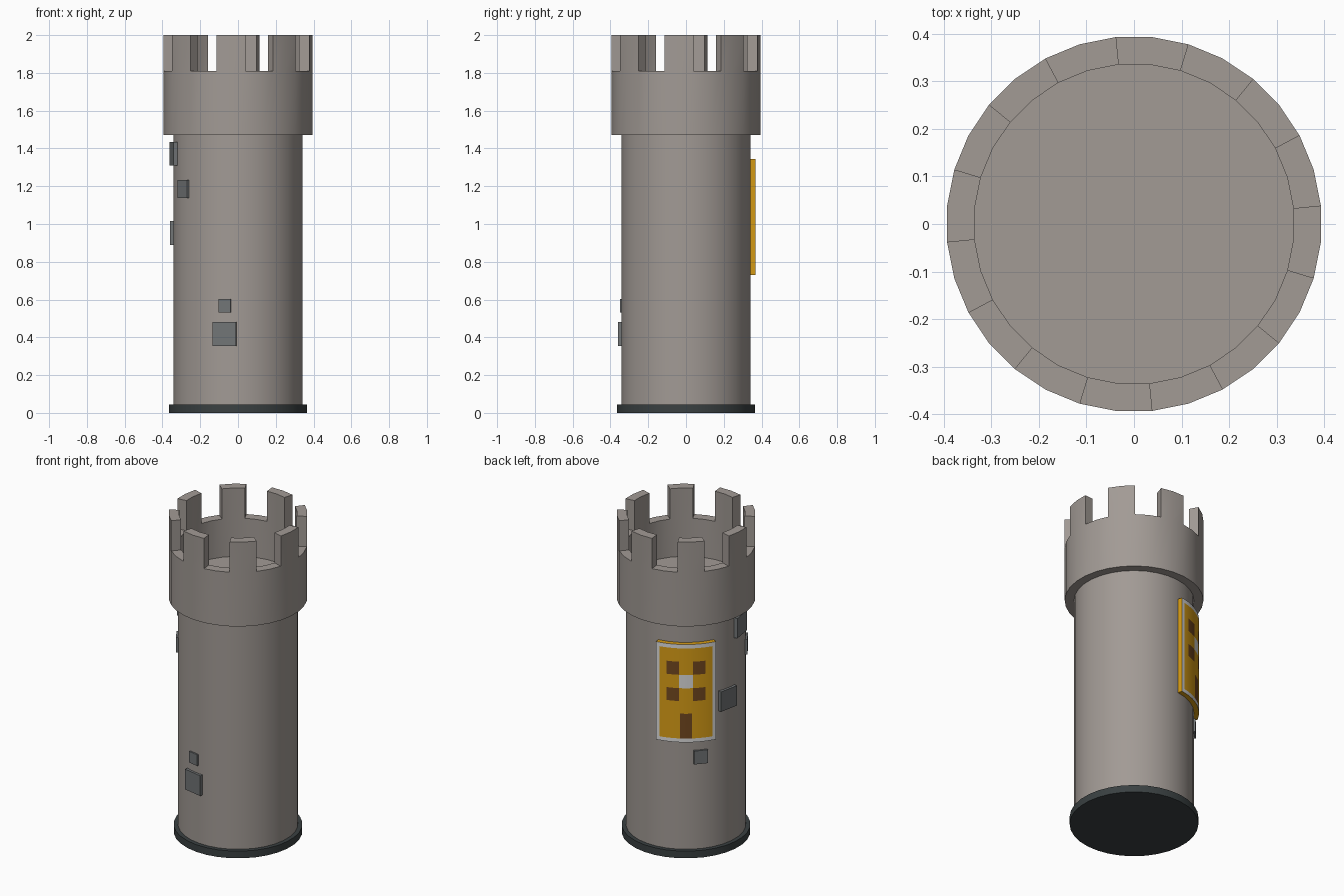
import bpy, bmesh, math
from mathutils import Matrix

if "Cube" in bpy.data.objects:
    bpy.data.objects.remove(bpy.data.objects["Cube"])

SIDES = 32
STEP = math.tau / SIDES


def material(name, rgb):
    m = bpy.data.materials.new(name)
    m.diffuse_color = (*rgb, 1)
    m.use_nodes = True
    m.node_tree.nodes["Principled BSDF"].inputs["Base Color"].default_value = m.diffuse_color
    return m


STONE = material("warm_grey_stone", (0.36, 0.325, 0.30))
DARK = material("dark_slate", (0.042, 0.052, 0.054))
BRICK = material("grey_brick", (0.165, 0.175, 0.18))
GOLD = material("gold", (0.69, 0.34, 0.008))
WHITE = material("white", (0.72, 0.72, 0.72))
BROWN = material("brown", (0.17, 0.065, 0.014))


def polar(r, a, z):
    return (r * math.cos(a), r * math.sin(a), z)


def finish(bm, name, mats, smooth=True):
    bmesh.ops.recalc_face_normals(bm, faces=bm.faces)
    me = bpy.data.meshes.new(name)
    bm.to_mesh(me)
    bm.free()
    for m in mats:
        me.materials.append(m)
    ob = bpy.data.objects.new(name, me)
    bpy.context.collection.objects.link(ob)
    if smooth:
        bpy.ops.object.select_all(action='DESELECT')
        bpy.context.view_layer.objects.active = ob
        ob.select_set(True)
        bpy.ops.object.shade_smooth_by_angle(angle=math.radians(30))
    return ob


def lathe(profile):
    """Revolve (radius, z) points and cap both ends; returns bmesh and face bands."""
    bm = bmesh.new()
    rings = [[bm.verts.new(polar(r, STEP * (i + 0.5), z)) for i in range(SIDES)]
             for r, z in profile]
    bands = []
    for a, b in zip(rings, rings[1:]):
        bands.append([bm.faces.new((a[i], a[(i + 1) % SIDES],
                                    b[(i + 1) % SIDES], b[i])) for i in range(SIDES)])
    bm.faces.new(rings[0])
    bm.faces.new(rings[-1])
    return bm, bands


# Foot and shaft
finish(lathe([(0.367, 0), (0.367, 0.045)])[0], "base_ring", [DARK])
finish(lathe([(0.342, 0.03), (0.342, 1.5)])[0], "tower_shaft", [STONE])

# Hollow crown; two of every four rim faces rise into merlons
bm, bands = lathe([(0.395, 1.47), (0.395, 1.81), (0.337, 1.81), (0.337, 1.57)])
rim = [f for i, f in enumerate(bands[1]) if i % 4 >= 2]
ret = bmesh.ops.extrude_face_region(bm, geom=rim)
top = [g for g in ret["geom"] if isinstance(g, bmesh.types.BMVert)]
bmesh.ops.translate(bm, verts=top, vec=(0, 0, 0.19))
old = [f for f in rim if f.is_valid]
if old:
    bmesh.ops.delete(bm, geom=old, context='FACES_ONLY')
finish(bm, "battlement_crown", [STONE])

# Protruding bricks: azimuth, z low, z high, width, outer distance
bricks = [(-101.8, 0.355, 0.482, 0.125, 0.355),
          (-101.8, 0.532, 0.602, 0.066, 0.350),
          (213, 1.138, 1.232, 0.092, 0.352),
          (189, 1.31, 1.435, 0.125, 0.356),
          (168.5, 0.89, 1.015, 0.125, 0.356),
          (139, 0.582, 0.666, 0.080, 0.352)]
for n, (az, z0, z1, w, r) in enumerate(bricks):
    bm = bmesh.new()
    mat = (Matrix.Rotation(math.radians(az), 4, 'Z')
           @ Matrix.Translation((r - 0.03, 0, (z0 + z1) / 2))
           @ Matrix.Diagonal((0.06, w, z1 - z0, 1)))
    bmesh.ops.create_cube(bm, size=1, matrix=mat)
    finish(bm, f"brick_{n + 1}", [BRICK], False)

# Curved banner; colours follow angle from its centre and height
CENTRE = 125
half = [2.7, 5.3, 6.4, 12, 17.6, 21, 24.2, 27.6]
angs = [-a for a in reversed(half)] + [0] + half
zs = [0.73, 0.754, 0.91, 0.989, 1.07, 1.154, 1.236, 1.32, 1.345]


def banner_colour(a, z):
    a = abs(a)
    if a > 24.2 or z < 0.754 or z > 1.32:
        return 1
    if a < 6.4 and 1.07 < z < 1.154:
        return 1
    if 6.4 < a < 17.6 and (0.989 < z < 1.07 or 1.154 < z < 1.236):
        return 2
    if a < 5.3 and z < 0.91:
        return 2
    return 0


bm = bmesh.new()
grid = [[bm.verts.new(polar(0.37, math.radians(CENTRE + a), z)) for z in zs] for a in angs]
for i in range(len(angs) - 1):
    for j in range(len(zs) - 1):
        f = bm.faces.new((grid[i][j], grid[i + 1][j], grid[i + 1][j + 1], grid[i][j + 1]))
        f.material_index = banner_colour((angs[i] + angs[i + 1]) / 2, (zs[j] + zs[j + 1]) / 2)
# Gold sides reaching back into the wall
ret = bmesh.ops.extrude_edge_only(bm, edges=[e for e in bm.edges if e.is_boundary])
for g in ret["geom"]:
    if isinstance(g, bmesh.types.BMVert):
        g.co.x *= 0.335 / 0.37
        g.co.y *= 0.335 / 0.37
    elif isinstance(g, bmesh.types.BMFace):
        g.material_index = 0
back = [[bm.verts.new(polar(0.335, math.radians(CENTRE + a), z)) for z in (zs[0], zs[-1])]
        for a in angs]
for p, q in zip(back, back[1:]):
    bm.faces.new((p[0], p[1], q[1], q[0]))
bmesh.ops.remove_doubles(bm, verts=[v for v in bm.verts if v.co.xy.length < 0.35], dist=1e-4)
finish(bm, "banner", [GOLD, WHITE, BROWN])
